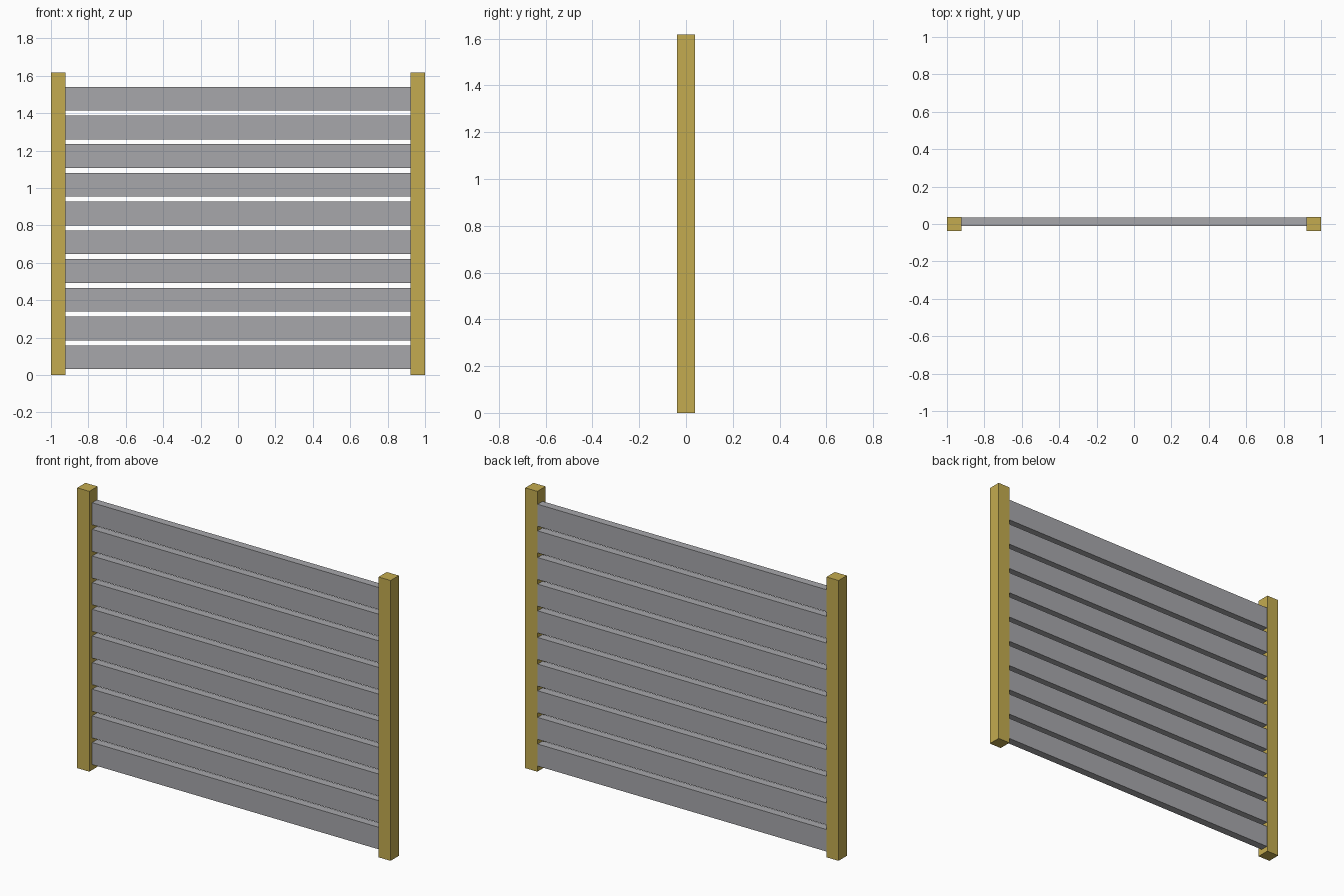
import bpy

if "Cube" in bpy.data.objects:
    bpy.data.objects.remove(bpy.data.objects["Cube"])

POST_W, POST_D, POST_H = 0.077, 0.075, 1.617
SLATS, PITCH, SLAT_H, SLAT_Z = 10, 0.1537, 0.127, 0.031


def material(name, color):
    mat = bpy.data.materials.new(name)
    mat.diffuse_color = (*color, 1)
    mat.use_nodes = True
    mat.node_tree.nodes["Principled BSDF"].inputs["Base Color"].default_value = mat.diffuse_color
    return mat


def box(name, lo, hi, mat):
    bpy.ops.mesh.primitive_cube_add(
        size=1, location=[(a + b) / 2 for a, b in zip(lo, hi)])
    obj = bpy.context.object
    obj.name = name
    obj.scale = [b - a for a, b in zip(lo, hi)]
    bpy.ops.object.transform_apply(location=False, rotation=False, scale=True)
    obj.data.materials.append(mat)


ochre = material("ochre post", (0.55, 0.41, 0.08))
grey = material("grey slat", (0.39, 0.39, 0.41))

# Upright square posts at both ends
box("left_post", (-1, -POST_D / 2, 0), (-1 + POST_W, POST_D / 2, POST_H), ochre)
box("right_post", (1 - POST_W, -POST_D / 2, 0), (1, POST_D / 2, POST_H), ochre)

# Horizontal slats, set towards the back of the posts
inner = 1 - POST_W
for i in range(SLATS):
    z = SLAT_Z + i * PITCH
    box(f"slat_{i + 1}", (-inner, -0.011, z), (inner, 0.034, z + SLAT_H), grey)
